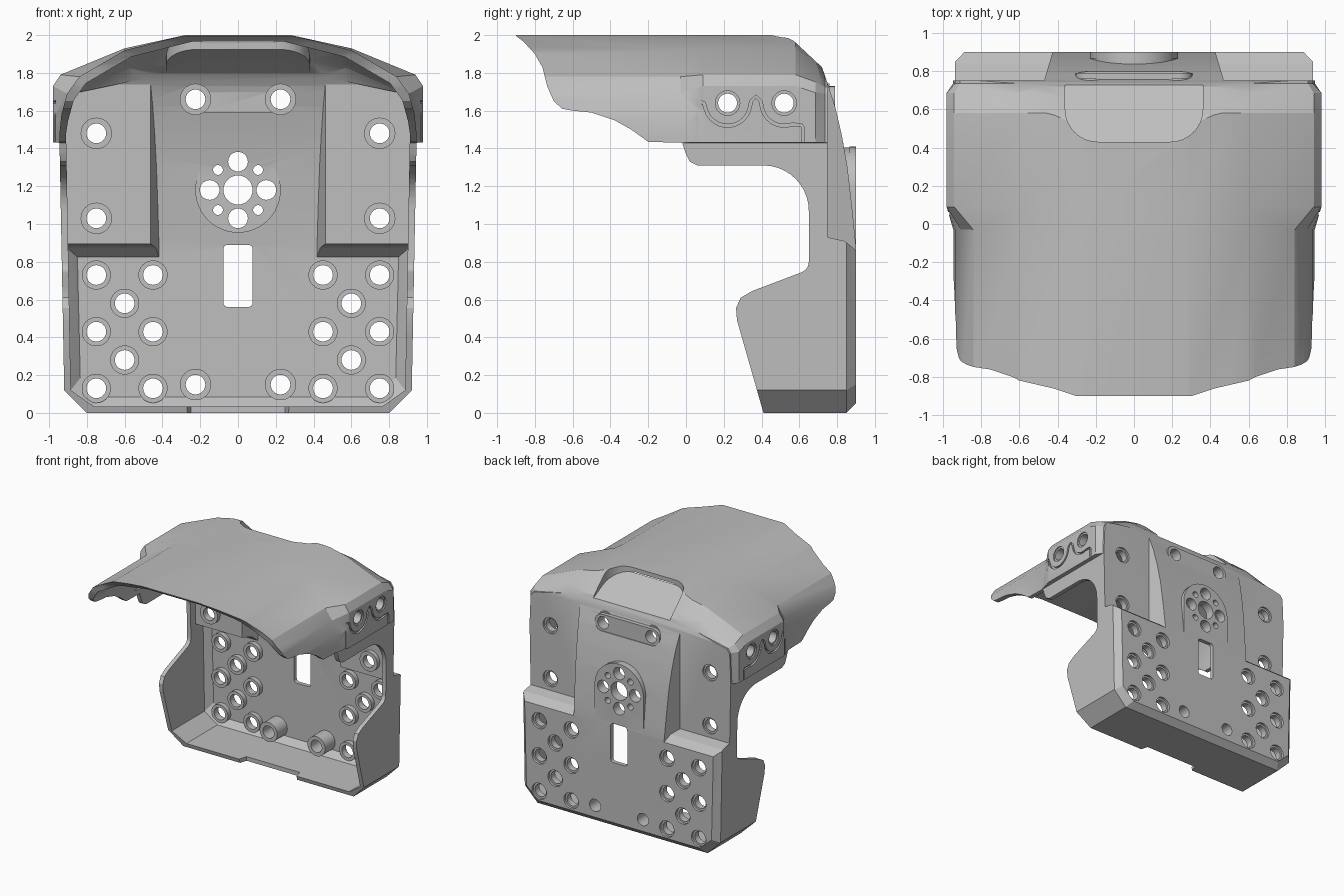
import bpy, bmesh
from math import sin, cos, pi
from mathutils import Vector

if "Cube" in bpy.data.objects:
    bpy.data.objects.remove(bpy.data.objects["Cube"])

grey = bpy.data.materials.new("matte_grey")
grey.use_nodes = True
tone = (0.52, 0.52, 0.52, 1)
grey.diffuse_color = tone
grey.node_tree.nodes["Principled BSDF"].inputs["Base Color"].default_value = tone

WALL = 0.035


def loft(name, rings):
    """Closed solid through rings of equal point count."""
    bm = bmesh.new()
    loops = [[bm.verts.new(p) for p in ring] for ring in rings]
    n = len(loops[0])
    for a, b in zip(loops, loops[1:]):
        for i in range(n):
            j = (i + 1) % n
            bm.faces.new((a[i], a[j], b[j], b[i]))
    bm.faces.new(loops[0][::-1])
    bm.faces.new(loops[-1])
    bmesh.ops.triangulate(bm, faces=bm.faces)
    if bm.calc_volume(signed=True) < 0:
        bmesh.ops.reverse_faces(bm, faces=bm.faces)
    mesh = bpy.data.meshes.new(name)
    bm.to_mesh(mesh)
    bm.free()
    mesh.materials.append(grey)
    ob = bpy.data.objects.new(name, mesh)
    bpy.context.collection.objects.link(ob)
    return ob


def prism_x(poly, a, b, draft=0):
    """Extrude a (y, z) outline along x; draft leans the first cap."""
    return loft("side_prism", [[(a + draft * (y - 0.75), y, z) for y, z in poly],
                               [(b, y, z) for y, z in poly]])


def prism_y(poly, a, b):
    return loft("back_prism", [[(x, y, z) for x, z in poly] for y in (a, b)])


def disc(u, v, r, n=32):
    return [(u + r * cos(2 * pi * i / n), v + r * sin(2 * pi * i / n)) for i in range(n)]


def arc(u, v, r, a, b, n=10):
    return [(u + r * cos(a + (b - a) * i / n), v + r * sin(a + (b - a) * i / n))
            for i in range(n + 1)]


def round_box(u, v, w, h, r):
    pts = []
    for k, (sx, sy) in enumerate([(1, 1), (-1, 1), (-1, -1), (1, -1)]):
        pts += arc(u + sx * (w - r), v + sy * (h - r), r, k * pi / 2, (k + 1) * pi / 2, 6)
    return pts


def merge(objs):
    """Join separate solids into one operand."""
    bm = bmesh.new()
    for o in objs:
        bm.from_mesh(o.data)
    bm.to_mesh(objs[0].data)
    bm.free()
    for o in objs[1:]:
        bpy.data.objects.remove(o)
    return objs[0]


def combine(ob, others, op="DIFFERENCE"):
    for other in others:
        mod = ob.modifiers.new("cut", "BOOLEAN")
        mod.operation, mod.solver, mod.object = op, "MANIFOLD", other
        bpy.context.view_layer.update()
        done = bpy.data.meshes.new_from_object(
            ob.evaluated_get(bpy.context.evaluated_depsgraph_get()))
        ob.modifiers.clear()
        ob.data = done
        bpy.data.objects.remove(other)


# Cross-sections (x, z) from the floor corner up to the roof
VISOR = [(.80, 0), (.92, .12), (.945, 1.43), (.945, 1.48), (.935, 1.58), (.905, 1.69),
         (.84, 1.78), (.6, 1.92), (.28, 2)]
EAR = [(.80, 0), (.92, .12), (.945, 1.43), (.98, 1.431), (.98, 1.58), (.98, 1.73),
       (.94, 1.79), (.6, 1.93), (.28, 2)]
REAR = [(.80, 0), (.92, .12), (.945, 1.43), (.946, 1.431), (.94, 1.58), (.935, 1.69),
        (.91, 1.725), (.6, 1.79), (.28, 1.84)]
CAP = [(.76, .05), (.87, .15), (.90, 1.43), (.901, 1.431), (.9, 1.58), (.89, 1.69),
       (.86, 1.72), (.6, 1.79), (.28, 1.84)]
# Back of the middle column (y, z)
SPINE = [(.5, 2.005), (.57, 1.97), (.72, 1.83), (.755, 1.73), (.79, 1.62), (.825, 1.47),
         (.855, 1.3), (.88, 1.08), (.9, .88)]


def form(t):
    """Body mass, shrunk by t."""
    rings = []
    for y, sec in ((-.95, VISOR), (-.03, VISOR), (.09, EAR), (.58, EAR),
                   (.685, [(x, z if z < 1.6 else z - .11 * (1 - x * .7)) for x, z in EAR]),
                   (.735, REAR), (.85, REAR), (.9, CAP)):
        half = [(x - t, z + t if z < 1.44 and z != .12 else z - t if z > 1.5 else z)
                for x, z in sec]
        yy = y - t if y > 0 else y - 2 * t
        rings.append([(x, yy, z) for x, z in half] + [(-x, yy, z) for x, z in half[::-1]])
    ob = loft("shell", rings)
    back = [(y - t, z - t * (z > 1.8)) for y, z in SPINE] + [(1.2, .88), (1.2, 2.3), (.5, 2.3)]
    recess = [(.75 - t, .93 - t), (.84 - t, .91 - t), (.9 - t, .86 - t), (1.1, .86 - t),
              (1.1, 2.2), (.75 - t, 2.2)]
    sides = [prism_x(recess, s * (.47 - t / 2), s * 1.3, -.3 * s) for s in (1, -1)]
    # sloped thumb scoop at the rear of the roof
    w = .36 + t * .6
    plan = [(w, .85)] + arc(w - .17, .6, .17, 0, -pi / 2, 8)
    plan += [(-x, y) for x, y in plan[::-1]]
    scoop = loft("scoop", [[(x, y, 1.96 - t - (y - .43) * .5) for x, y in plan],
                           [(x, y, 2.3) for x, y in plan]])
    combine(ob, [prism_x(back, -1.3, 1.3), *sides, scoop])
    return ob


# Hollow shell with the open front outline
shell = form(0)
front = ([(-1.4, 2.3), (-.9, 2.3), (-.9, 1.995), (-.86, 1.965), (-.8, 1.9), (-.76, 1.83),
          (-.735, 1.73), (-.7, 1.65), (-.655, 1.61), (-.6, 1.6)]
         + [(-.5, 1.59), (-.38, 1.55), (-.29, 1.5), (-.2, 1.435), (-.02, 1.43)]
         + [(0, 1.37), (.02, 1.33), (.06, 1.31)]
         + arc(.41, 1.07, .24, pi / 2, 0)
         + arc(.59, .8, .06, 0, -pi * .4, 5)
         + [(.35, .645), (.29, .61), (.265, .555), (.27, .49), (.41, 0), (.42, -.2), (-1.4, -.2)])
combine(shell, [form(WALL), prism_x(front, -1.3, 1.3)])

# Floor notch
notch = [(-.3, .3), (.3, .3), (.25, .47), (-.25, .47)]
combine(shell, [loft("notch", [[(x, y, z) for x, y in notch] for z in (-.1, .2)])])

# Hub boss and arch, upper pill pad on the back
arch = [(-.23, .87)] + arc(0, 1.18, .23, pi, 0, 24) + [(.23, .87)]
pill = round_box(0, 1.66, .305, .07, .069)
combine(shell, [prism_y(disc(0, 1.18, .226, 48), .82, .88), prism_y(arch, .866, .899),
                prism_y(pill, .73, .79)], "UNION")
combine(shell, [prism_y(pill, .79, .95)])

# Hole layout (x, z), mirrored
block = [(x, z) for x in (.75, .45) for z in (.13, .43, .73)] + [(.6, .28), (.6, .58)]
panel = [(.75, 1.03), (.75, 1.48)]
mirror = lambda pts: [(s * x, z) for x, z in pts for s in (1, -1)]
post, grip = [(.225, .15)], [(.225, 1.66)]

# Bosses inside
bosses = []
for pts, a, b in ((block, .825, .88), (panel, .68, .73), (post, .73, .88), (grip, .7, .76)):
    r = .077 if pts is block else .083
    bosses += [prism_y(disc(x, z, r), a, b) for x, z in mirror(pts)]
ear_holes = [(.22, 1.64), (.52, 1.64)]
for s in (1, -1):
    bosses += [prism_x(disc(y, z, .075), s * .9, s * .96) for y, z in ear_holes]
combine(shell, [merge(bosses)], "UNION")

# Through holes, hub pattern and cable slot
holes = [prism_y(disc(x, z, .052), .5, 1.1) for x, z in mirror(block + panel + post + grip)]
holes += [prism_y(disc(0, 1.18, .077), .5, 1.1), prism_y(round_box(0, .725, .078, .165, .025), .5, 1.1)]
for k in range(4):
    a = k * pi / 2
    holes.append(prism_y(disc(.15 * cos(a), 1.18 + .15 * sin(a), .052), .5, 1.1))
    a += pi / 4
    holes.append(prism_y(disc(.15 * cos(a), 1.18 + .15 * sin(a), .026, 20), .5, 1.1))
for s in (1, -1):
    holes += [prism_x(disc(y, z, .05), s * .8, s * 1.1) for y, z in ear_holes]
combine(shell, [merge(holes)])

# Shallow counterbores outside and the wavy ear groove
bores = [prism_y(disc(x, z, .068), .88, 1) for x, z in mirror(block)]
bores += [prism_y(disc(x, z, .068), .735, .8) for x, z in mirror(panel)]
path = ([(.055, 1.4), (.055, 1.63), (.07, 1.648), (.095, 1.64)]
        + arc(.22, 1.64, .12, pi * 1.08, pi * 1.92, 14)
        + [(.345, 1.65), (.37, 1.675), (.395, 1.65)]
        + arc(.52, 1.64, .12, pi * 1.08, pi * 1.6, 10) + [(.61, 1.525), (.62, 1.51), (.62, 1.4)])
pts = [Vector(p) for p in path]
left, right = [], []
for i, p in enumerate(pts):
    d = (pts[min(i + 1, len(pts) - 1)] - pts[max(i - 1, 0)]).normalized() * .008
    left.append((p.x - d.y, p.y + d.x))
    right.append((p.x + d.y, p.y - d.x))
for s in (1, -1):
    bores += [prism_x(disc(y, z, .065), s * .97, s * 1.1) for y, z in ear_holes]
    bores.append(prism_x(left + right[::-1], s * .965, s * 1.1))
combine(shell, [merge(bores)])

# Name and shade
shell.name = "armour_shell"
bpy.context.view_layer.objects.active = shell
shell.select_set(True)
bpy.ops.object.shade_smooth_by_angle(angle=.4)
